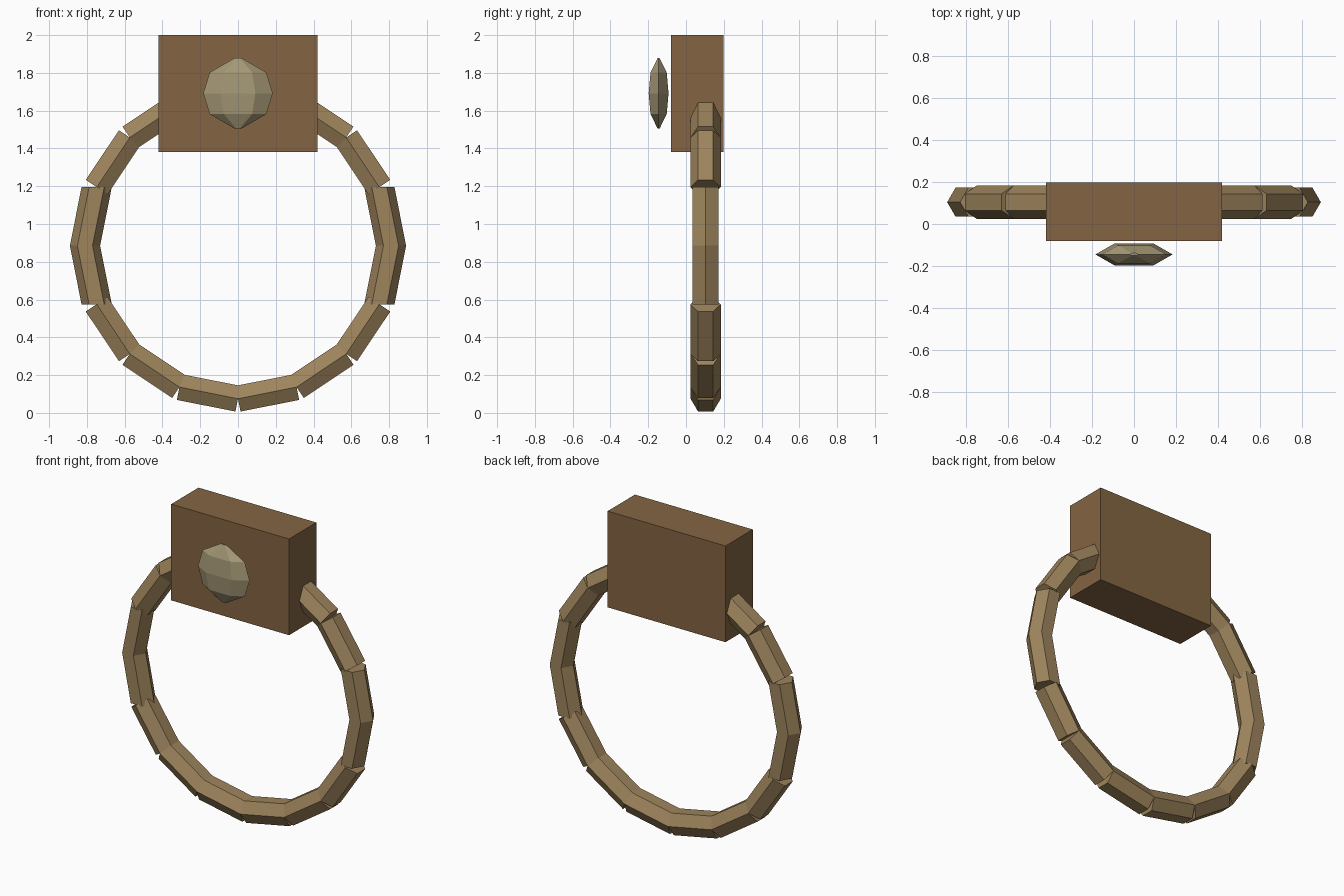
import bpy, bmesh
from math import sin, cos, pi
from mathutils import Vector

if "Cube" in bpy.data.objects:
    bpy.data.objects.remove(bpy.data.objects["Cube"])


def material(name, rgb):
    m = bpy.data.materials.new(name)
    m.diffuse_color = (*rgb, 1)
    m.use_nodes = True
    m.node_tree.nodes["Principled BSDF"].inputs["Base Color"].default_value = m.diffuse_color
    return m


def loft(bm, rings):
    """Skin a stack of equal-sized rings and cap both ends."""
    vs = [[bm.verts.new(p) for p in r] for r in rings]
    n = len(vs[0])
    for a, b in zip(vs, vs[1:]):
        for i in range(n):
            j = (i + 1) % n
            bm.faces.new((a[i], a[j], b[j], b[i]))
    bm.faces.new(vs[0][::-1])
    bm.faces.new(vs[-1])


def finish(bm, name, mat):
    bmesh.ops.recalc_face_normals(bm, faces=bm.faces)
    me = bpy.data.meshes.new(name)
    bm.to_mesh(me)
    bm.free()
    me.materials.append(mat)
    ob = bpy.data.objects.new(name, me)
    bpy.context.collection.objects.link(ob)
    return ob


def hexagon(centre, u, v, ru, rv):
    return [centre + u * (ru * cos(i * pi / 3)) + v * (rv * sin(i * pi / 3))
            for i in range(6)]


X, Y, Z = Vector((1, 0, 0)), Vector((0, 1, 0)), Vector((0, 0, 1))

# Mounting block
bm = bmesh.new()
bmesh.ops.create_cube(bm, size=1)
for v in bm.verts:
    v.co = Vector((v.co.x * 0.84, v.co.y * 0.278 + 0.059, v.co.z * 0.62 + 1.69))
finish(bm, "mounting_block", material("dark_wood", (0.23, 0.13, 0.055)))

# Ring of sixteen straight hexagonal bars
bm = bmesh.new()
R, BAR, MID = 0.81, 0.08, Vector((0, 0.104, 0.885))
joints = [MID + X * (R * cos(k * pi / 8)) + Z * (R * sin(k * pi / 8)) for k in range(16)]
for k in range(16):
    a, b = joints[k], joints[(k + 1) % 16]
    if k in (0, 7, 8, 15):
        # upright side bars have level ends and an edge facing outward
        u, v = X, Y
    else:
        # other bars have square ends and a flat facing outward
        u, v = Y, (b - a).normalized().cross(Y)
    loft(bm, [hexagon(p, u, v, BAR, BAR) for p in (a, b)])
finish(bm, "pull_ring", material("light_wood", (0.34, 0.23, 0.107)))

# Flattened six-sided stud floating in front of the block
bm = bmesh.new()
profile = [(0.02, -0.186), (0.15, -0.11), (0.184, 0), (0.15, 0.11), (0.02, 0.186)]
loft(bm, [hexagon(Vector((0, -0.145, 1.692 + h)), X, Y, r, r * 0.33) for r, h in profile])
finish(bm, "front_stud", material("pale_stone", (0.37, 0.31, 0.18)))
